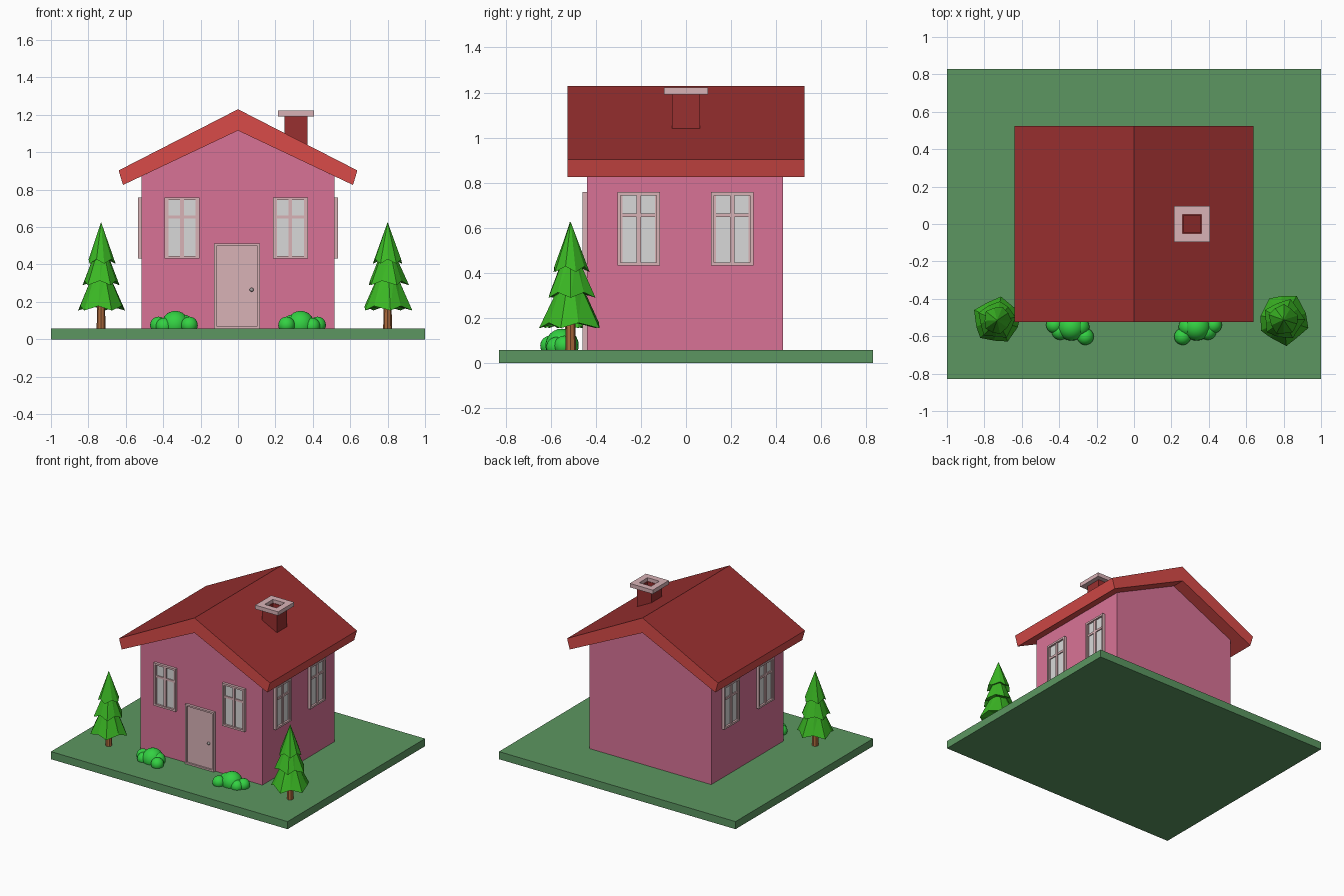
import bpy, bmesh, math, random
from mathutils import Matrix, Vector

random.seed(4)
if "Cube" in bpy.data.objects:
    bpy.data.objects.remove(bpy.data.objects["Cube"], do_unlink=True)


def material(name, *srgb):
    mat = bpy.data.materials.new(name)
    mat.use_nodes = True
    lin = [c / 12.92 if c <= 0.04 else ((c + 0.055) / 1.055) ** 2.4 for c in srgb]
    mat.diffuse_color = (*lin, 1)
    bsdf = mat.node_tree.nodes["Principled BSDF"]
    bsdf.inputs["Base Color"].default_value = (*lin, 1)
    bsdf.inputs["Roughness"].default_value = 0.8
    return mat


grass = material("grass green", 0.36, 0.59, 0.38)
pink = material("wall pink", 0.85, 0.45, 0.59)
dark_red = material("roof dark red", 0.60, 0.185, 0.185)
red = material("fascia red", 0.85, 0.295, 0.285)
trim = material("trim pale pink", 0.85, 0.70, 0.715)
glass = material("glass pale grey", 0.85, 0.85, 0.85)
leaf = material("tree green", 0.23, 0.72, 0.14)
shrub = material("bush green", 0.20, 0.82, 0.26)
bark = material("bark brown", 0.68, 0.42, 0.24)
metal = material("knob grey", 0.65, 0.62, 0.62)


def finish(name, bm, mats, matrix=Matrix(), smooth=False):
    bmesh.ops.recalc_face_normals(bm, faces=bm.faces)
    for f in bm.faces:
        f.smooth = smooth
    mesh = bpy.data.meshes.new(name)
    bm.to_mesh(mesh)
    bm.free()
    for m in mats:
        mesh.materials.append(m)
    obj = bpy.data.objects.new(name, mesh)
    obj.matrix_world = matrix
    bpy.context.collection.objects.link(obj)
    return obj


def boxes(name, spans, mat, matrix=Matrix()):
    """Boxes given as (x0, x1, y0, y1, z0, z1) in one object."""
    bm = bmesh.new()
    for x0, x1, y0, y1, z0, z1 in spans:
        place = Matrix.Translation(((x0 + x1) / 2, (y0 + y1) / 2, (z0 + z1) / 2))
        size = Matrix.Diagonal((x1 - x0, y1 - y0, z1 - z0, 1))
        bmesh.ops.create_cube(bm, size=1, matrix=place @ size)
    return finish(name, bm, [mat], matrix)


def prism(name, profile, y0, y1, mats, rule=None):
    """Extrude an x-z profile along y."""
    bm = bmesh.new()
    face = bm.faces.new([bm.verts.new((x, y0, z)) for x, z in profile])
    new = bmesh.ops.extrude_face_region(bm, geom=[face])["geom"]
    moved = [v for v in new if isinstance(v, bmesh.types.BMVert)]
    bmesh.ops.translate(bm, verts=moved, vec=(0, y1 - y0, 0))
    bmesh.ops.recalc_face_normals(bm, faces=bm.faces)
    if rule:
        for f in bm.faces:
            f.material_index = rule(f)
    return finish(name, bm, mats)


def square_tube(name, outer, inner, z0, z1, mat, centre):
    """Hollow square ring, open through the middle."""
    bm = bmesh.new()
    rings = []
    for r, z in ((outer, z0), (outer, z1), (inner, z1), (inner, z0)):
        rings.append([bm.verts.new((sx * r, sy * r, z))
                      for sx, sy in ((-1, -1), (1, -1), (1, 1), (-1, 1))])
    for i in range(4):
        a, b = rings[i], rings[(i + 1) % 4]
        for k in range(4):
            n = (k + 1) % 4
            bm.faces.new((a[k], a[n], b[n], b[k]))
    return finish(name, bm, [mat], Matrix.Translation(centre))


# Ground and house body
GROUND = 0.058
boxes("ground", [(-1, 1, -0.83, 0.83, 0, GROUND)], grass)
prism("house_walls", [(-0.515, GROUND), (0.515, GROUND), (0.515, 0.872),
                      (0, 1.118), (-0.515, 0.872)], -0.44, 0.43, [pink])

# Roof: dark on the slopes, lighter on the edges and underneath
prism("roof", [(0, 1.23), (0.638, 0.903), (0.615, 0.825), (0, 1.116),
               (-0.615, 0.825), (-0.638, 0.903)], -0.525, 0.525,
      [dark_red, red], lambda f: 0 if f.normal.z > 0.3 else 1)

# Chimney
square_tube("chimney", 0.062, 0.046, 1.0, 1.195, dark_red, (0.31, 0, 0))
square_tube("chimney_cap", 0.097, 0.05, 1.192, 1.222, trim, (0.31, 0, 0))


# Windows: local -y points out of the wall
def window(name, matrix):
    w, h, b, rail = 0.094, 0.163, 0.014, 0.06
    boxes(name + "_glass", [(-w + b, w - b, -0.006, 0.01, -h + b, h - b)], glass, matrix)
    frame = [(s * w - (b if s > 0 else 0), s * w + (b if s < 0 else 0), -0.02, 0.01, -h, h)
             for s in (-1, 1)]
    frame += [(-w + b, w - b, -0.02, 0.01, z, z + b) for z in (-h, h - b)]
    boxes(name + "_frame", frame, trim, matrix)
    bars = [(-0.01, 0.01, -0.014, 0.01, -h + b, h - b),
            (-w + b, w - b, -0.013, 0.01, rail - 0.008, rail + 0.008)]
    bars += [(x - 0.004, x + 0.004, -0.012, 0.01, -h + b, h - b)
             for x in (-w + b + 0.004, w - b - 0.004)]
    boxes(name + "_bars", bars, trim, matrix)


def wall_spot(x, y, turn):
    return Matrix.Translation((x, y, 0.595)) @ Matrix.Rotation(math.radians(turn), 4, "Z")


window("front_window_right", wall_spot(-0.30, -0.44, 0))
window("front_window_left", wall_spot(0.28, -0.44, 0))
for y, end in ((-0.21, "front"), (0.205, "back")):
    window("left_window_" + end, wall_spot(0.515, y, 90))
    window("right_window_" + end, wall_spot(-0.515, y, -90))

# Door
boxes("door", [(-0.114, 0.104, -0.448, -0.43, 0.07, 0.5)], trim)
boxes("door_frame", [(-0.127, -0.114, -0.46, -0.43, GROUND, 0.512),
                     (0.104, 0.117, -0.46, -0.43, GROUND, 0.512),
                     (-0.114, 0.104, -0.46, -0.43, 0.5, 0.512),
                     (-0.114, 0.104, -0.46, -0.43, GROUND, 0.07)], trim)
knob = bmesh.new()
bmesh.ops.create_uvsphere(knob, u_segments=12, v_segments=8, radius=0.011)
finish("door_knob", knob, [metal], Matrix.Translation((0.073, -0.458, 0.265)), True)


# Trees: trunk and three ragged faceted tiers
def tree(name, x, y, size):
    spot = Matrix.Translation((x, y, 0))
    bm = bmesh.new()
    bmesh.ops.create_cone(bm, cap_ends=True, segments=8, radius1=0.024, radius2=0.02,
                          depth=0.16, matrix=Matrix.Translation((0, 0, 0.135)))
    finish(name + "_trunk", bm, [bark], spot)
    bm = bmesh.new()
    for z0, z1, r0, r1 in ((0.16, 0.34, 1.0, 0.4), (0.295, 0.47, 0.8, 0.26),
                           (0.41, 0.627, 0.6, 0)):
        n = 10
        turn = random.uniform(0, math.tau)
        low, high = [], []
        tip = bm.verts.new((0, 0, z1))
        hollow = bm.verts.new((0, 0, z0 + 0.03))
        for i in range(n):
            a = turn + math.tau * (i + random.uniform(-0.15, 0.15)) / n
            out = Vector((math.cos(a), math.sin(a), 0)) * size
            odd = i % 2
            r = r0 * (0.87 if odd else 1.0) * random.uniform(0.94, 1.03)
            low.append(bm.verts.new(out * r + Vector((0, 0, z0 + (0.018 if odd else -0.006)))))
            if r1:
                high.append(bm.verts.new(out * r1 + Vector((0, 0, z1 - 0.01))))
        for i in range(n):
            k = (i + 1) % n
            bm.faces.new((hollow, low[k], low[i]))
            if r1:
                bm.faces.new((low[i], low[k], high[k]))
                bm.faces.new((low[i], high[k], high[i]))
                bm.faces.new((high[i], high[k], tip))
            else:
                bm.faces.new((low[i], low[k], tip))
    finish(name + "_leaves", bm, [leaf], spot)


tree("right_tree", -0.732, -0.515, 0.132)
tree("left_tree", 0.80, -0.512, 0.142)

# Bushes: clusters of smooth balls, mirrored either side of the door
for side, name in ((-1, "right_bush"), (1, "left_bush")):
    bm = bmesh.new()
    for x, y, z, r in ((0.335, -0.55, 0.078, 0.074), (0.26, -0.602, 0.076, 0.045),
                       (0.425, -0.54, 0.076, 0.045), (0.395, -0.575, 0.07, 0.045),
                       (0.29, -0.55, 0.08, 0.052)):
        bmesh.ops.create_uvsphere(bm, u_segments=20, v_segments=12, radius=r,
                                  matrix=Matrix.Translation((side * x, y, z)))
    finish(name, bm, [shrub], smooth=True)
